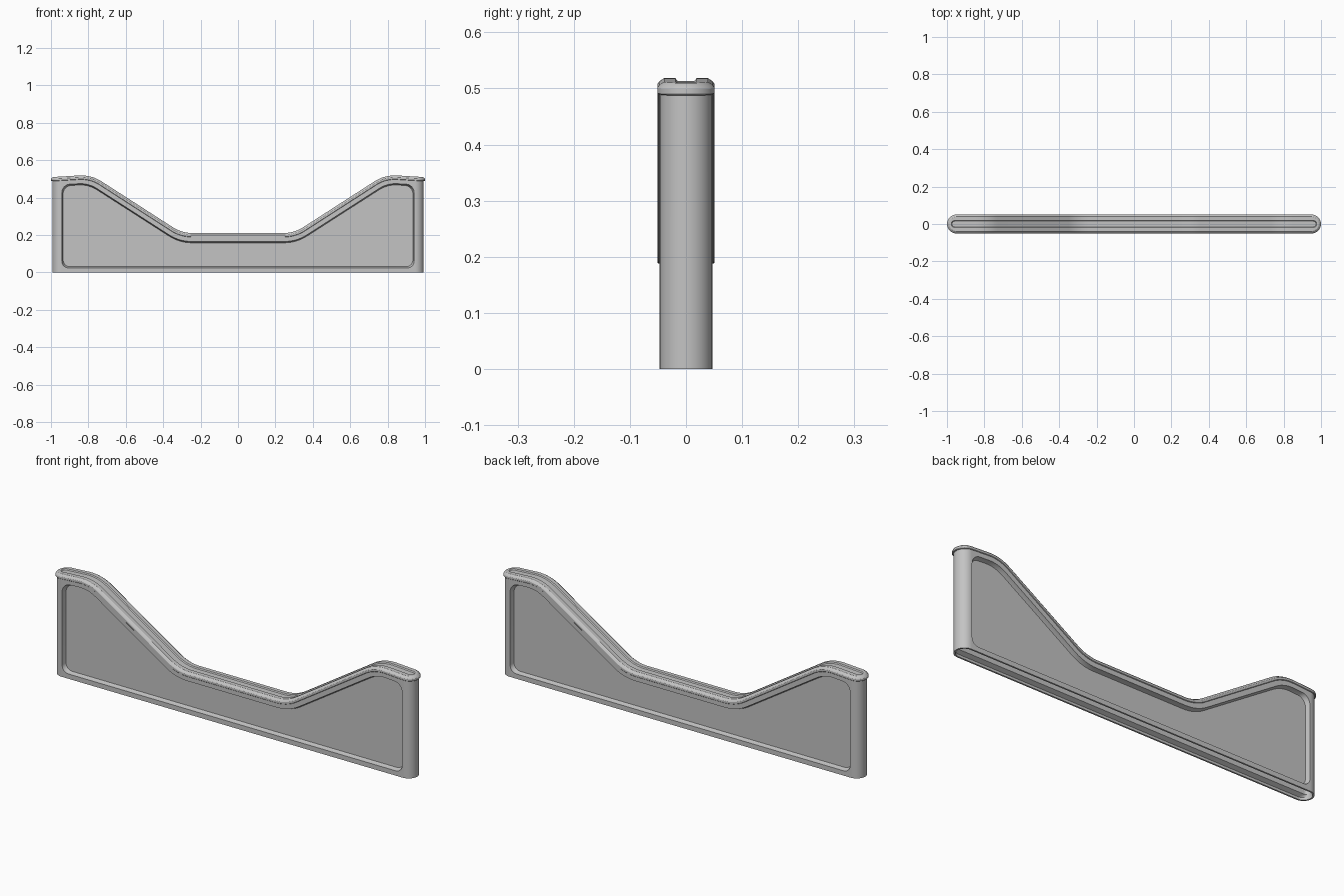
import bpy, bmesh, math
from mathutils import Vector

cube = bpy.data.objects.get("Cube")
if cube:
    bpy.data.objects.remove(cube, do_unlink=True)

grey = bpy.data.materials.new("light_grey")
grey.use_nodes = True
GREY = (0.55, 0.55, 0.55, 1)
grey.diffuse_color = GREY
grey.node_tree.nodes["Principled BSDF"].inputs["Base Color"].default_value = GREY


def fillet(corners, radii, closed=False, steps=8):
    """Round the corners of a polyline; a zero radius keeps the corner."""
    out = []
    n = len(corners)
    for i, (c, r) in enumerate(zip(corners, radii)):
        c = Vector(c)
        if r == 0 or (not closed and i in (0, n - 1)):
            out.append(c)
            continue
        a = (Vector(corners[i - 1]) - c).normalized()
        b = (Vector(corners[(i + 1) % n]) - c).normalized()
        half = a.angle(b) / 2
        centre = c + (a + b).normalized() * r / math.sin(half)
        start = c + a * r / math.tan(half) - centre
        end = c + b * r / math.tan(half) - centre
        for k in range(steps + 1):
            out.append(centre + start.lerp(end, k / steps).normalized() * r)
    return out


# Top profile: high ends, sloping to a low middle
RIGHT = [(0.3, 0.21), (0.785, 0.522), (1.0, 0.509)]
LEFT = [(-x, z) for x, z in reversed(RIGHT)]
profile = fillet(LEFT + RIGHT, [0, 0.2, 0.2, 0.2, 0.2, 0])
inner_x = [p.x for p in profile[1:-1]]


def top(x):
    for a, b in zip(profile, profile[1:]):
        if x <= b.x:
            break
    return a.y + (b.y - a.y) * (x - a.x) / (b.x - a.x)


def height(x, drop):
    """Profile height moved by drop, measured square to the slope."""
    x = max(-0.985, min(0.985, x))
    slope = (top(x + 0.012) - top(x - 0.012)) / 0.024
    return top(x) + drop * math.hypot(1, slope)


def ring(half, end, level, follow):
    """Round-ended plan outline; follows the profile or sits at a level."""
    c = end - half
    arc = [math.pi / 2 * k / 10 for k in range(11)]
    front = [(-c - half * math.cos(a), -half * math.sin(a)) for a in arc]
    front += [(x, -half) for x in inner_x]
    front += [(c + half * math.sin(a), -half * math.cos(a)) for a in arc]
    plan = front + [(x, -y) for x, y in front[-2:0:-1]]
    return [(x, y, height(x, level) if follow else level) for x, y in plan]


def finish(name, bm):
    bmesh.ops.recalc_face_normals(bm, faces=bm.faces)
    mesh = bpy.data.meshes.new(name)
    bm.to_mesh(mesh)
    bm.free()
    mesh.materials.append(grey)
    obj = bpy.data.objects.new(name, mesh)
    bpy.context.collection.objects.link(obj)
    return obj


def bridge(bm, loops):
    for a, b in zip(loops, loops[1:]):
        for i in range(len(a)):
            j = (i + 1) % len(a)
            bm.faces.new((a[i], a[j], b[j], b[i]))


def loft(name, specs):
    """Stack of rings, each end closed by strips from front to back."""
    bm = bmesh.new()
    loops = [[bm.verts.new(p) for p in ring(*s)] for s in specs]
    bridge(bm, loops)
    for loop in (loops[0], loops[-1]):
        n = len(loop)
        for i in range(n // 2):
            quad = (loop[i], loop[i + 1], loop[n - i - 1], loop[-i])
            bm.faces.new(list(dict.fromkeys(quad)))
    return finish(name, bm)


def panel_outline(d):
    """Recess outline, shrunk by d."""
    side = [(0.942 - d, 0.024 + d), (0.942 - d, 0.469 - d),
            (0.799, 0.477 - d), (0.313, 0.165 - d)]
    mirror = [(-x, z) for x, z in reversed(side)]
    radii = [0.035, 0.045, 0.16, 0.22]
    return fillet(side + mirror, radii + radii[::-1], closed=True)


def panel_cutter(side):
    bm = bmesh.new()
    loops = []
    for d, y in ((0, 0.07), (0, 0.045), (0.007, 0.026)):
        loops.append([bm.verts.new((p.x, side * y, p.y)) for p in panel_outline(d)])
    bridge(bm, loops)
    bm.faces.new(loops[0])
    bm.faces.new(loops[-1])
    return finish("panel_cutter", bm)


def select(obj):
    bpy.ops.object.select_all(action='DESELECT')
    obj.select_set(True)
    bpy.context.view_layer.objects.active = obj


# Hollow body, open below, from inner ceiling round the rim to outer top
body = loft("body", [
    (0.019, 0.983, -0.035, True),
    (0.019, 0.983, 0.022, False),
    (0.039, 0.985, 0.012, False),
    (0.039, 0.985, 0.0, False),
    (0.047, 0.993, 0.0, False),
    (0.047, 0.993, -0.014, True),
])

# Recessed panels on front and back
for side in (-1, 1):
    cutter = panel_cutter(side)
    cutter.hide_render = True
    select(body)
    mod = body.modifiers.new("panel_recess", 'BOOLEAN')
    mod.operation = 'DIFFERENCE'
    mod.solver = 'EXACT'
    mod.object = cutter
    bpy.ops.object.modifier_apply(modifier=mod.name)
    bpy.data.objects.remove(cutter, do_unlink=True)

# Chamfered capping rail with a shallow groove along its top
rail = loft("top_rail", [
    (0.044, 0.990, -0.022, True),
    (0.049, 0.998, -0.022, True),
    (0.051, 1.0, -0.020, True),
    (0.051, 1.0, -0.011, True),
    (0.048, 0.997, -0.006, True),
    (0.039, 0.988, 0.0, True),
    (0.019, 0.977, 0.0, True),
    (0.015, 0.973, -0.005, True),
])

for obj in (body, rail):
    select(obj)
    bpy.ops.object.shade_smooth_by_angle(angle=math.radians(30))
